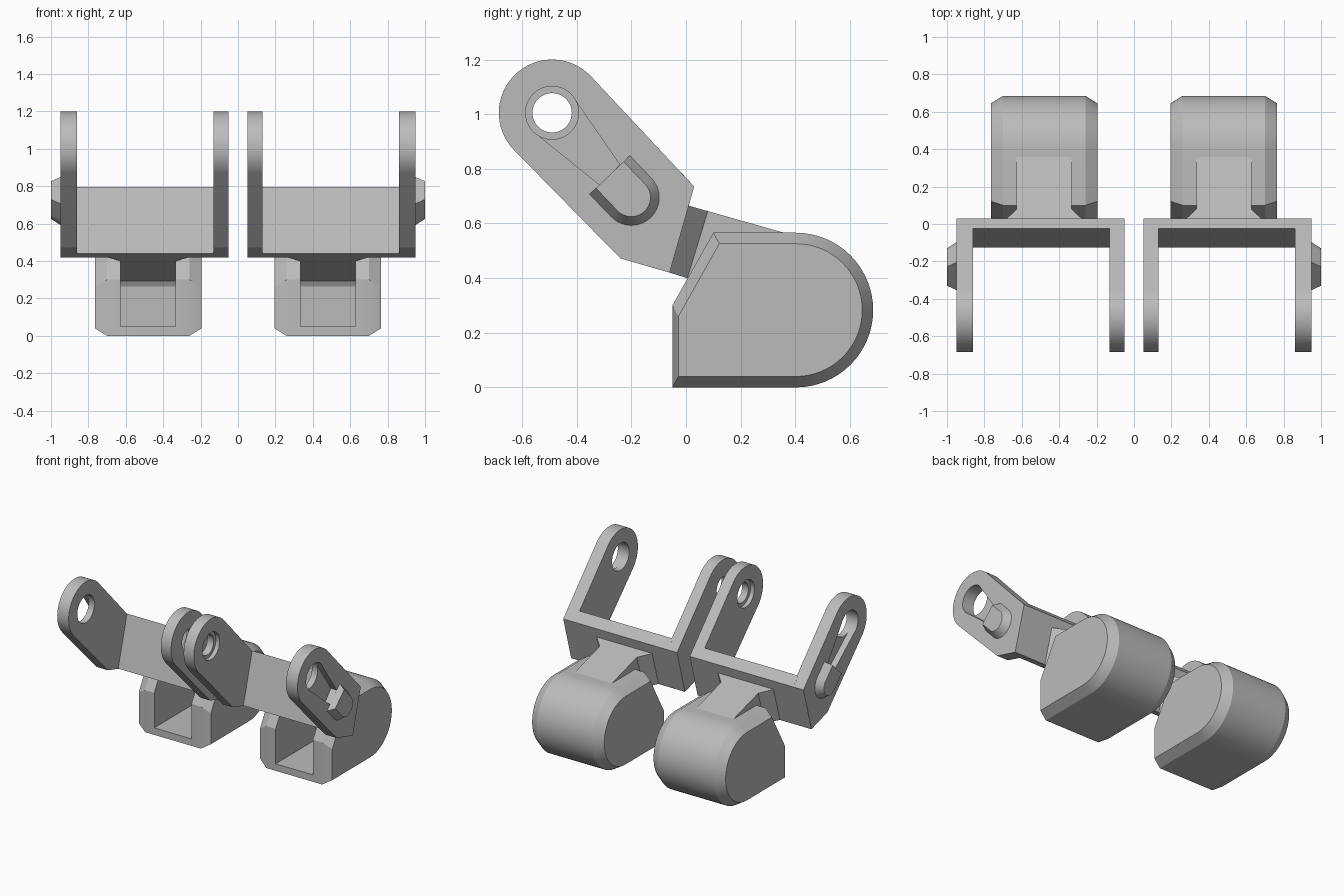
import bpy, bmesh
from math import sin, cos, pi, radians, atan2

cube = bpy.data.objects.get("Cube")
if cube:
    bpy.data.objects.remove(cube)

grey = bpy.data.materials.new("plain grey")
grey.use_nodes = True
GREY = (0.5, 0.5, 0.5, 1)
grey.diffuse_color = GREY
grey.node_tree.nodes["Principled BSDF"].inputs["Base Color"].default_value = GREY


def arc(cy, cz, r, start, end, steps):
    """Points on an arc in the side plane, angles in radians."""
    return [(cy + r * cos(start + (end - start) * i / steps),
             cz + r * sin(start + (end - start) * i / steps)) for i in range(steps + 1)]


def loft(name, sections):
    """Join matching side profiles placed at successive x positions."""
    bm = bmesh.new()
    rings = [[bm.verts.new((x, y, z)) for y, z in profile] for x, profile in sections]
    n = len(rings[0])
    for a, b in zip(rings, rings[1:]):
        for i in range(n):
            j = (i + 1) % n
            bm.faces.new((a[i], a[j], b[j], b[i]))
    bm.faces.new(rings[0])
    bm.faces.new(rings[-1])
    bmesh.ops.remove_doubles(bm, verts=bm.verts, dist=1e-5)
    bmesh.ops.recalc_face_normals(bm, faces=bm.faces)
    mesh = bpy.data.meshes.new(name)
    bm.to_mesh(mesh)
    bm.free()
    mesh.materials.append(grey)
    obj = bpy.data.objects.new(name, mesh)
    bpy.context.collection.objects.link(obj)
    return obj


def prism(name, x0, x1, profile):
    return loft(name, [(x0, profile), (x1, profile)])


def activate(obj):
    bpy.ops.object.select_all(action='DESELECT')
    obj.select_set(True)
    bpy.context.view_layer.objects.active = obj


def cut(obj, cutter):
    """Subtract the cutter, then discard it."""
    mod = obj.modifiers.new("cut", 'BOOLEAN')
    mod.operation = 'DIFFERENCE'
    mod.solver = 'EXACT'
    mod.object = cutter
    activate(obj)
    bpy.ops.object.modifier_apply(modifier=mod.name)
    bpy.data.objects.remove(cutter)


def finish(obj):
    """Smooth the curves and mirror the part to the other side."""
    activate(obj)
    bpy.ops.object.shade_smooth_by_angle(angle=radians(25))
    obj.modifiers.new("mirror", 'MIRROR')


# Arm plates
PY, PZ = -0.49, 1.005
tilt = atan2(0.69, 0.72)
plate = arc(PY, PZ, 0.195, tilt, tilt + pi, 32) + [
    (-0.24, 0.472), (-0.06, 0.42), (0.03, 0.735)]


def bore(radius, x0, x1):
    return prism("bore", x0, x1, arc(PY, PZ, radius, 0, 2 * pi * 47 / 48, 47))


inner = prism("inner_arm_plate", 0.05, 0.13, plate)
cut(inner, bore(0.072, 0, 0.2))
cut(inner, bore(0.097, 0.1, 0.2))
finish(inner)

# Outer plate with a tapered guide slot leading into the bore
outer = prism("outer_arm_plate", 0.86, 0.95, plate)
slot = [(PY + 0.07, PZ + 0.067), (-0.243, 0.816), (-0.312, 0.738), (PY - 0.07, PZ - 0.067)]
cut(outer, prism("slot", 0.905, 1.0, slot))
cut(outer, bore(0.097, 0.8, 1.0))
finish(outer)


# Raised stop with a flat end and a bevelled round end
def stop_profile(r):
    back = 0.115
    dy, dz = sin(tilt + pi / 2), -cos(tilt - pi / 2)
    dy, dz = sin(tilt), -cos(tilt)
    cy, cz = -0.2, 0.695
    curve = arc(cy, cz, r, tilt - pi, tilt, 20)
    ends = [curve[-1], curve[0]]
    return curve + [(y - back * 0.69, z + back * 0.72) for y, z in ends]


finish(loft("guide_stop", [(0.94, stop_profile(0.102)), (0.95, stop_profile(0.102)),
                           (1.0, stop_profile(0.07))]))

# Cross bar joining the two plates
finish(prism("cross_bar", 0.12, 0.87,
             [(0.03, 0.735), (-0.025, 0.795), (-0.125, 0.44), (-0.06, 0.42)]))

# Flared neck between the bar and the rounded body
MID, HALF, FLARE = 0.48, 0.147, 0.22
top0, top1, low1, low0 = (0.01, 0.665), (0.08, 0.645), (0.005, 0.4), (-0.06, 0.42)
thin, full = [top0, top0, low0, low0], [top0, top1, low1, low0]
finish(loft("neck_flare", [(MID - FLARE, thin), (MID - HALF, full),
                           (MID + HALF, full), (MID + FLARE, thin)]))
finish(prism("neck", MID - HALF, MID + HALF,
             [top1, low1, (0.1, 0.4), (0.38, 0.5), (0.38, 0.56)]))


# Rounded body with bevelled sides
def body_profile(inset, front):
    low, high = inset, 0.566 - inset
    return arc(0.402, 0.283, 0.283 - inset, -pi / 2, pi / 2, 32) + [
        (0.1 + front, high), (-0.05 + front, 0.3 - inset), (-0.05 + front, low)]


side, whole = body_profile(0.04, 0.022), body_profile(0, 0)
body = loft("rounded_body", [(0.195, side), (0.26, whole), (0.70, whole), (0.765, side)])

# Pocket in the front, under the neck
cut(body, prism("pocket", MID - HALF, MID + HALF,
                [(-0.1, 0.05), (-0.1, 0.43), (0.005, 0.4), (0.385, 0.292),
                 (0.4, 0.265), (0.4, 0.05)]))
finish(body)
